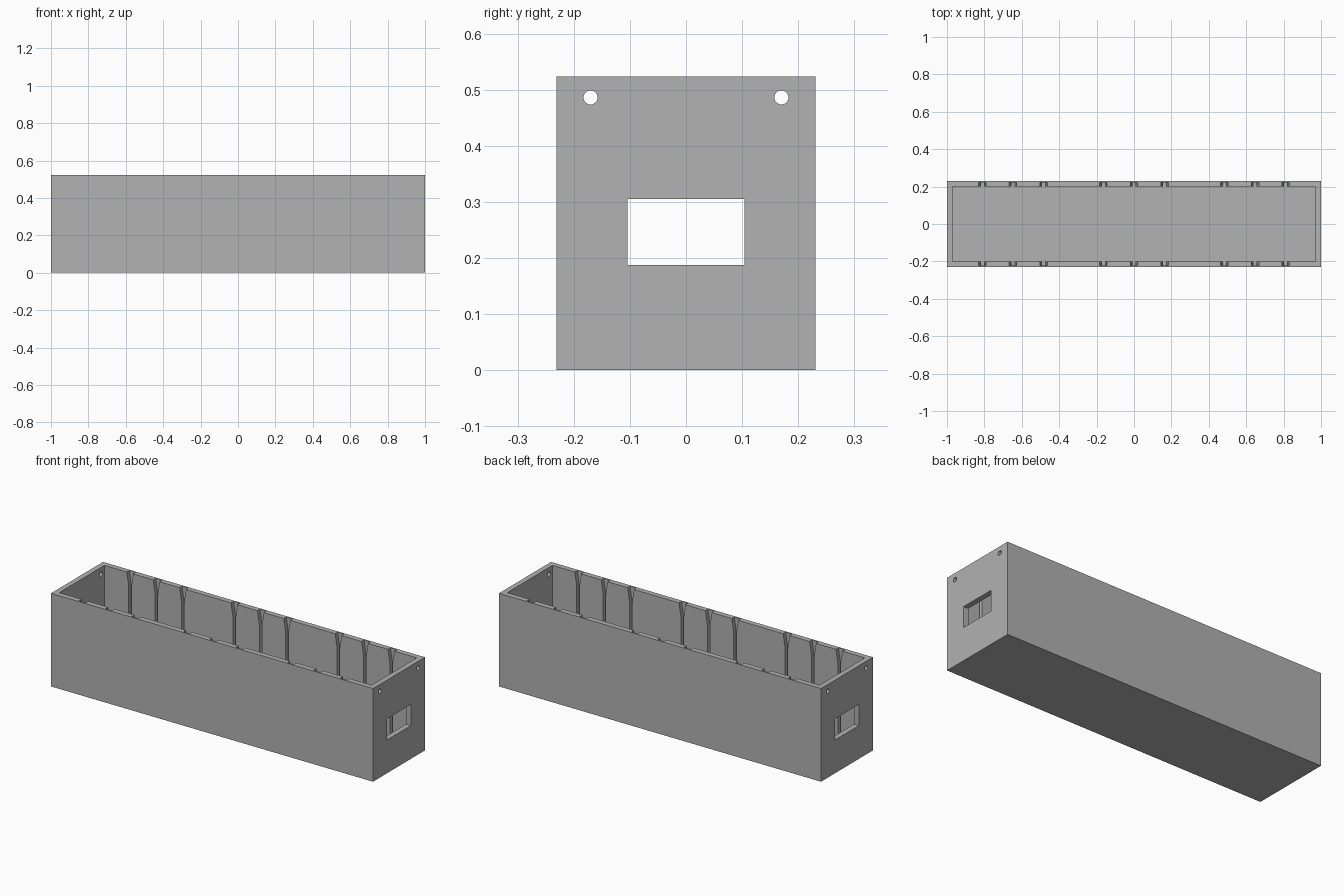
import bpy
import bmesh
import math
from mathutils import Matrix

if "Cube" in bpy.data.objects:
    bpy.data.objects.remove(bpy.data.objects["Cube"], do_unlink=True)

LENGTH, WIDTH, HEIGHT, WALL = 2.0, 0.461, 0.523, 0.03
INNER_Y = WIDTH / 2 - WALL
GROOVE_DEPTH = 0.022

grey = bpy.data.materials.new("grey")
grey.use_nodes = True
colour = (0.445, 0.445, 0.445, 1)
grey.diffuse_color = colour
grey.node_tree.nodes["Principled BSDF"].inputs["Base Color"].default_value = colour


def make_object(name, bm):
    bmesh.ops.recalc_face_normals(bm, faces=bm.faces)
    mesh = bpy.data.meshes.new(name)
    bm.to_mesh(mesh)
    bm.free()
    mesh.materials.append(grey)
    obj = bpy.data.objects.new(name, mesh)
    bpy.context.collection.objects.link(obj)
    return obj


def block(name, size, centre):
    bm = bmesh.new()
    bmesh.ops.create_cube(bm, size=1, matrix=Matrix.Translation(centre) @ Matrix.Diagonal((*size, 1)))
    return make_object(name, bm)


def cut(target, cutter):
    mod = target.modifiers.new("cut", "BOOLEAN")
    mod.operation, mod.solver, mod.object = "DIFFERENCE", "EXACT", cutter
    bpy.context.view_layer.objects.active = target
    bpy.ops.object.modifier_apply(modifier=mod.name)
    bpy.data.objects.remove(cutter, do_unlink=True)


# Open box: solid block with the cavity removed
box = block("open_box", (LENGTH, WIDTH, HEIGHT), (0, 0, HEIGHT / 2))
cut(box, block("cavity", (LENGTH - 2 * WALL, 2 * INNER_Y, HEIGHT), (0, 0, WALL + HEIGHT / 2)))

# Divider grooves with funnel-shaped mouths, in three groups on both long walls
slot, mouth, neck = 0.008, 0.02, HEIGHT - 0.075
lip = HEIGHT + 0.01
profile = [(-slot, WALL), (slot, WALL), (slot, neck), (mouth, HEIGHT),
           (mouth, lip), (-mouth, lip), (-mouth, HEIGHT), (-slot, neck)]
bm = bmesh.new()
for group in (-0.647, 0, 0.647):
    for offset in (-0.164, 0, 0.164):
        for side in (-1, 1):
            start = side * (INNER_Y - 0.01)
            face = bm.faces.new([bm.verts.new((group + offset + x, start, z)) for x, z in profile])
            moved = bmesh.ops.extrude_face_region(bm, geom=[face])["geom"]
            verts = [v for v in moved if isinstance(v, bmesh.types.BMVert)]
            bmesh.ops.translate(bm, verts=verts, vec=(0, side * (GROOVE_DEPTH + 0.01), 0))
            if not face.is_valid or len(face.link_loops if hasattr(face, "link_loops") else face.loops) == 0:
                continue
# Close the starting end of every groove cutter
bmesh.ops.holes_fill(bm, edges=[e for e in bm.edges if e.is_boundary])
cut(box, make_object("grooves", bm))

# Rectangular hand hole through both end walls
cut(box, block("hand_holes", (LENGTH + 0.2, 0.209, 0.118), (0, 0, 0.246)))

# Small round holes near the top corners of both ends
bm = bmesh.new()
for y in (-0.17, 0.17):
    place = Matrix.Translation((0, y, 0.486)) @ Matrix.Rotation(math.pi / 2, 4, "Y")
    bmesh.ops.create_cone(bm, cap_ends=True, segments=32, radius1=0.0125,
                          radius2=0.0125, depth=LENGTH + 0.2, matrix=place)
cut(box, make_object("round_holes", bm))

# Smooth the round holes while keeping every edge crisp
bpy.ops.object.select_all(action="DESELECT")
box.select_set(True)
bpy.context.view_layer.objects.active = box
bpy.ops.object.shade_smooth_by_angle(angle=math.radians(30))
